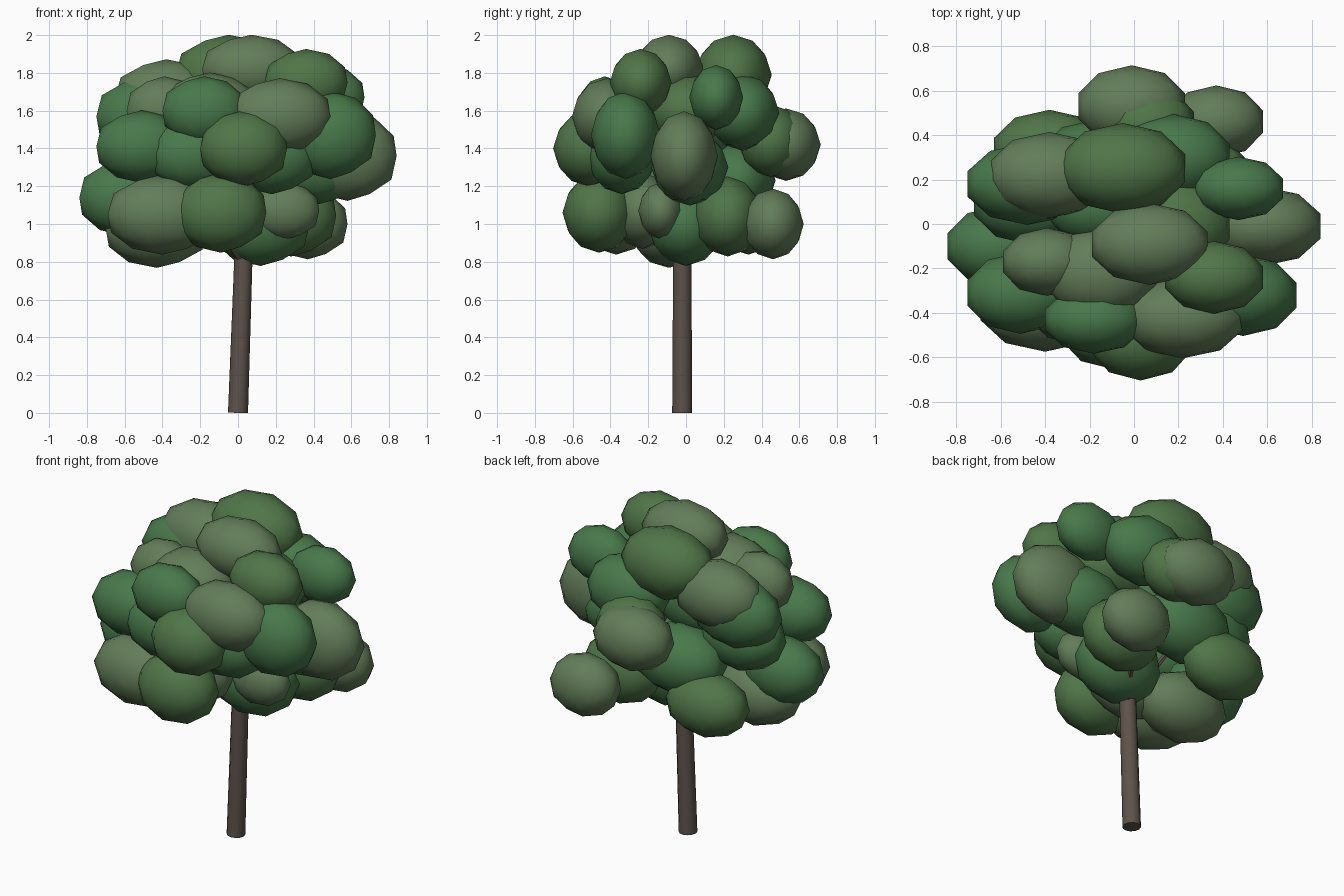
import bpy
from mathutils import Vector


def material(name, rgb):
    m = bpy.data.materials.new(name)
    m.diffuse_color = (*rgb, 1)
    return m


bark = material("bark", (0.11, 0.085, 0.07))
greens = {
    "g": material("leaf_green", (0.065, 0.19, 0.07)),
    "o": material("leaf_olive", (0.08, 0.18, 0.065)),
    "s": material("leaf_sage", (0.125, 0.205, 0.10)),
}


def limb(name, p, q, r1, r2, sides):
    """Tapered round limb from p to q."""
    p, q = Vector(p), Vector(q)
    d = q - p
    bpy.ops.mesh.primitive_cone_add(vertices=sides, radius1=r1, radius2=r2,
                                    depth=d.length, location=(p + q) / 2)
    ob = bpy.context.object
    ob.name = name
    ob.rotation_euler = d.to_track_quat('Z', 'Y').to_euler()
    ob.data.materials.append(bark)
    bpy.ops.object.shade_smooth_by_angle()


def leaf_clump(name, tint, loc, size):
    bpy.ops.mesh.primitive_ico_sphere_add(subdivisions=2, radius=1, location=loc)
    ob = bpy.context.object
    ob.name = name
    ob.scale = (size[0] * 1.05, size[1] * 1.02, size[2] * 1.01)
    ob.data.materials.append(greens[tint])
    bpy.ops.object.shade_smooth()


# Trunk and branches
limb("trunk", (0, -0.02, 0), (0.03, -0.02, 0.86), 0.053, 0.048, 12)
fork = (0.03, -0.02, 0.8)
for i, tip in enumerate([(-0.2, -0.3, 1.1), (0.25, -0.13, 1.06), (0.35, 0.42, 1.0),
                         (-0.15, 0.25, 1.2), (0.5, -0.02, 1.32), (0.02, 0.5, 1.42),
                         (0.03, -0.45, 1.38), (0.05, 0, 1.7)]):
    limb(f"branch_{i + 1}", fork, tip, 0.025, 0.01, 6)

# Leaf clumps of each tier: tint, centre, half sizes
lower = [
    ("o", (-0.09, -0.46, 1.06), (0.24, 0.19, 0.21)),
    ("s", (-0.40, -0.37, 1.05), (0.29, 0.20, 0.21)),
    ("g", (-0.60, -0.10, 1.14), (0.24, 0.18, 0.20)),
    ("s", (-0.43, -0.09, 0.97), (0.27, 0.20, 0.20)),
    ("o", (-0.38, 0.33, 1.03), (0.25, 0.18, 0.19)),
    ("s", (-0.14, -0.23, 1.07), (0.24, 0.17, 0.20)),
    ("s", (0.25, -0.13, 1.07), (0.18, 0.12, 0.15)),
    ("g", (0.12, 0.0, 1.00), (0.26, 0.20, 0.22)),
    ("s", (0.37, 0.46, 1.00), (0.21, 0.16, 0.185)),
    ("o", (0.28, 0.22, 1.04), (0.24, 0.18, 0.21)),
]
middle = [
    ("o", (0.03, -0.51, 1.40), (0.23, 0.19, 0.20)),
    ("s", (0.22, -0.42, 1.57), (0.27, 0.18, 0.20)),
    ("g", (-0.51, -0.31, 1.41), (0.24, 0.18, 0.19)),
    ("g", (-0.18, -0.43, 1.60), (0.22, 0.15, 0.18)),
    ("g", (-0.24, -0.37, 1.37), (0.24, 0.17, 0.19)),
    ("s", (-0.02, -0.34, 1.36), (0.25, 0.17, 0.20)),
    ("g", (0.18, -0.34, 1.36), (0.24, 0.18, 0.20)),
    ("g", (0.49, -0.32, 1.47), (0.24, 0.18, 0.23)),
    ("s", (0.58, -0.01, 1.36), (0.26, 0.175, 0.235)),
    ("g", (0.40, 0.02, 1.30), (0.25, 0.20, 0.20)),
    ("g", (-0.15, 0.27, 1.23), (0.28, 0.20, 0.21)),
    ("g", (-0.46, 0.10, 1.39), (0.26, 0.19, 0.20)),
    ("s", (-0.01, 0.53, 1.42), (0.24, 0.18, 0.19)),
    ("o", (0.06, 0.45, 1.44), (0.21, 0.17, 0.19)),
]
upper = [
    ("o", (0.36, -0.24, 1.75), (0.22, 0.16, 0.175)),
    ("s", (0.07, -0.09, 1.82), (0.26, 0.18, 0.18)),
    ("o", (-0.05, 0.25, 1.79), (0.28, 0.20, 0.21)),
    ("s", (-0.39, -0.17, 1.60), (0.20, 0.15, 0.18)),
    ("g", (-0.48, 0.18, 1.57), (0.27, 0.18, 0.21)),
    ("s", (-0.38, 0.22, 1.67), (0.27, 0.19, 0.20)),
    ("g", (0.47, 0.16, 1.67), (0.20, 0.14, 0.17)),
    ("g", (0.18, 0.30, 1.59), (0.25, 0.19, 0.20)),
    ("o", (0.15, 0.0, 1.60), (0.28, 0.22, 0.20)),
    ("s", (-0.15, -0.22, 1.62), (0.25, 0.20, 0.18)),
    ("g", (-0.14, 0.08, 1.52), (0.25, 0.18, 0.20)),
]
for tier, clumps in (("lower", lower), ("middle", middle), ("upper", upper)):
    for i, (tint, loc, size) in enumerate(clumps):
        leaf_clump(f"{tier}_leaf_clump_{i + 1}", tint, loc, size)
